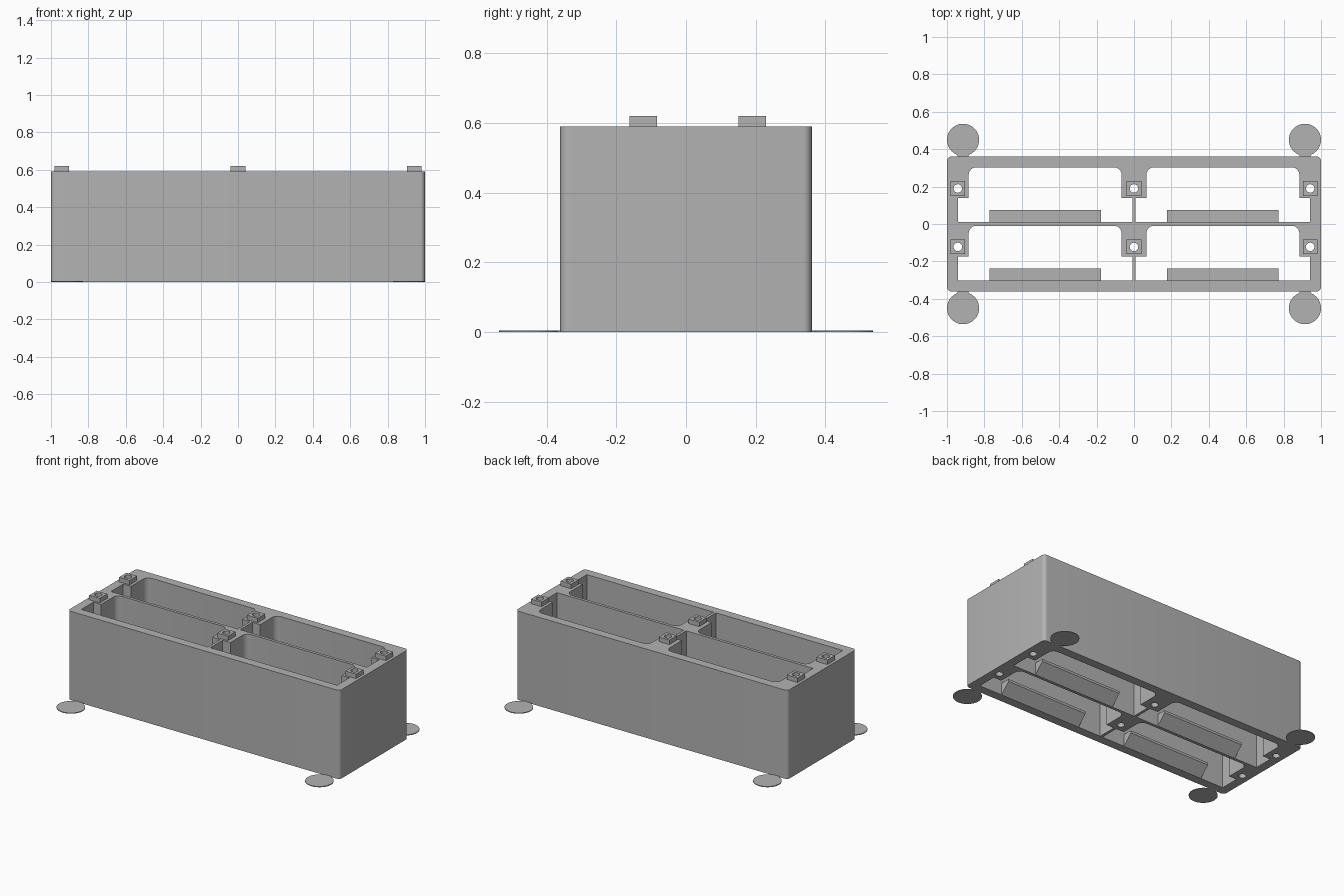
import bpy, bmesh
from math import sin, cos, pi, asin

cube = bpy.data.objects.get("Cube")
if cube:
    bpy.data.objects.remove(cube, do_unlink=True)

HEIGHT = 0.59
PEG_TOP = 0.62
ROW_PITCH = 0.3125
HOLE_R = 0.023

grey = bpy.data.materials.new("mid_grey")
grey.use_nodes = True
grey.diffuse_color = (0.45, 0.45, 0.45, 1)
grey.node_tree.nodes["Principled BSDF"].inputs["Base Color"].default_value = (0.45, 0.45, 0.45, 1)


def arc(cx, cy, r, start, end, steps):
    return [(cx + r * cos(start + (end - start) * i / steps),
             cy + r * sin(start + (end - start) * i / steps)) for i in range(steps + 1)]


def circle(cx, cy, r, steps):
    return arc(cx, cy, r, 0, 2 * pi, steps)[:-1]


def rounded_rect(hx, hy, r):
    points = []
    for i, (sx, sy) in enumerate([(1, 1), (-1, 1), (-1, -1), (1, -1)]):
        points += arc(sx * (hx - r), sy * (hy - r), r, i * pi / 2, (i + 1) * pi / 2, 6)
    return points


def finish(obj):
    obj.data.materials.clear()
    obj.data.materials.append(grey)
    bpy.ops.object.select_all(action='DESELECT')
    obj.select_set(True)
    bpy.context.view_layer.objects.active = obj
    bpy.ops.object.shade_smooth_by_angle(angle=0.52)


def extruded(name, loops, z0, z1):
    """Fill the loops as an outline with holes and extrude from z0 to z1."""
    curve = bpy.data.curves.new(name, 'CURVE')
    curve.dimensions = '2D'
    curve.fill_mode = 'BOTH'
    curve.extrude = (z1 - z0) / 2
    for loop in loops:
        spline = curve.splines.new('POLY')
        spline.points.add(len(loop) - 1)
        for point, (x, y) in zip(spline.points, loop):
            point.co = (x, y, 0, 1)
        spline.use_cyclic_u = True
    obj = bpy.data.objects.new(name, curve)
    bpy.context.collection.objects.link(obj)
    bpy.ops.object.select_all(action='DESELECT')
    obj.select_set(True)
    bpy.context.view_layer.objects.active = obj
    bpy.ops.object.convert(target='MESH')
    obj = bpy.context.view_layer.objects.active
    bm = bmesh.new()
    bm.from_mesh(obj.data)
    bmesh.ops.remove_doubles(bm, verts=bm.verts, dist=0.0001)
    bmesh.ops.translate(bm, verts=bm.verts, vec=(0, 0, (z0 + z1) / 2))
    bmesh.ops.recalc_face_normals(bm, faces=bm.faces)
    bm.to_mesh(obj.data)
    bm.free()
    finish(obj)
    return obj


def cell_outline(side, y):
    """T-shaped compartment: narrow rounded part between posts, wide part below."""
    inner, outer, r = 0.066, 0.884, 0.04
    top, step = y + 0.293, y + 0.128
    points = [(0.009, y), (0.941, y), (0.941, step), (outer, step)]
    points += arc(outer - r, top - r, r, 0, pi / 2, 6)
    points += arc(inner + r, top - r, r, pi / 2, pi, 6)
    points += [(inner, step), (0.009, step)]
    return [(side * px, py) for px, py in points]


def ledge(name, side, y):
    """Ledge on the compartment wall with a sloped underside."""
    profile = [(0, 0), (0.064, 0.064), (0.064, 0.08), (0, 0.08)]
    bm = bmesh.new()
    face = bm.faces.new([bm.verts.new((side * 0.176, y + py, pz)) for py, pz in profile])
    result = bmesh.ops.extrude_face_region(bm, geom=[face])
    moved = [v for v in result["geom"] if isinstance(v, bmesh.types.BMVert)]
    bmesh.ops.translate(bm, verts=moved, vec=(side * 0.597, 0, 0))
    bmesh.ops.recalc_face_normals(bm, faces=bm.faces)
    mesh = bpy.data.meshes.new(name)
    bm.to_mesh(mesh)
    bm.free()
    obj = bpy.data.objects.new(name, mesh)
    bpy.context.collection.objects.link(obj)
    finish(obj)


rows = {"back": 0.01, "front": 0.01 - ROW_PITCH}
sides = {"left": 1, "right": -1}
peg_x = {"left": 0.942, "middle": 0, "right": -0.942}

# Body block with four compartments and six screw holes
loops = [rounded_rect(1, 0.361, 0.025)]
for y in rows.values():
    loops += [cell_outline(s, y) for s in sides.values()]
    loops += [circle(x, y + 0.18, HOLE_R, 16) for x in peg_x.values()]
extruded("body", loops, 0, HEIGHT)

for row, y in rows.items():
    # Ledges low in the compartments
    for side, s in sides.items():
        ledge(f"{row}_{side}_ledge", s, y)
    # Square pegs around the screw holes
    for place, x in peg_x.items():
        h, cy = 0.039, y + 0.18
        square = [(x - h, cy - h), (x + h, cy - h), (x + h, cy + h), (x - h, cy + h)]
        extruded(f"{row}_{place}_peg", [square, circle(x, cy, HOLE_R, 16)], HEIGHT, PEG_TOP)

# Flat corner discs, each with a short neck to the body
for row, sy in (("back", 1), ("front", -1)):
    for side, sx in sides.items():
        r, neck = 0.086, 0.029
        gap = asin(neck / r)
        outline = arc(0, 0, r, -pi / 2 + gap, 3 * pi / 2 - gap, 40)
        outline += [(-neck, -0.09), (neck, -0.09)]
        loop = [(sx * (0.914 + px), sy * (0.45 + py)) for px, py in outline]
        extruded(f"{row}_{side}_corner_disc", [loop], 0, 0.005)
